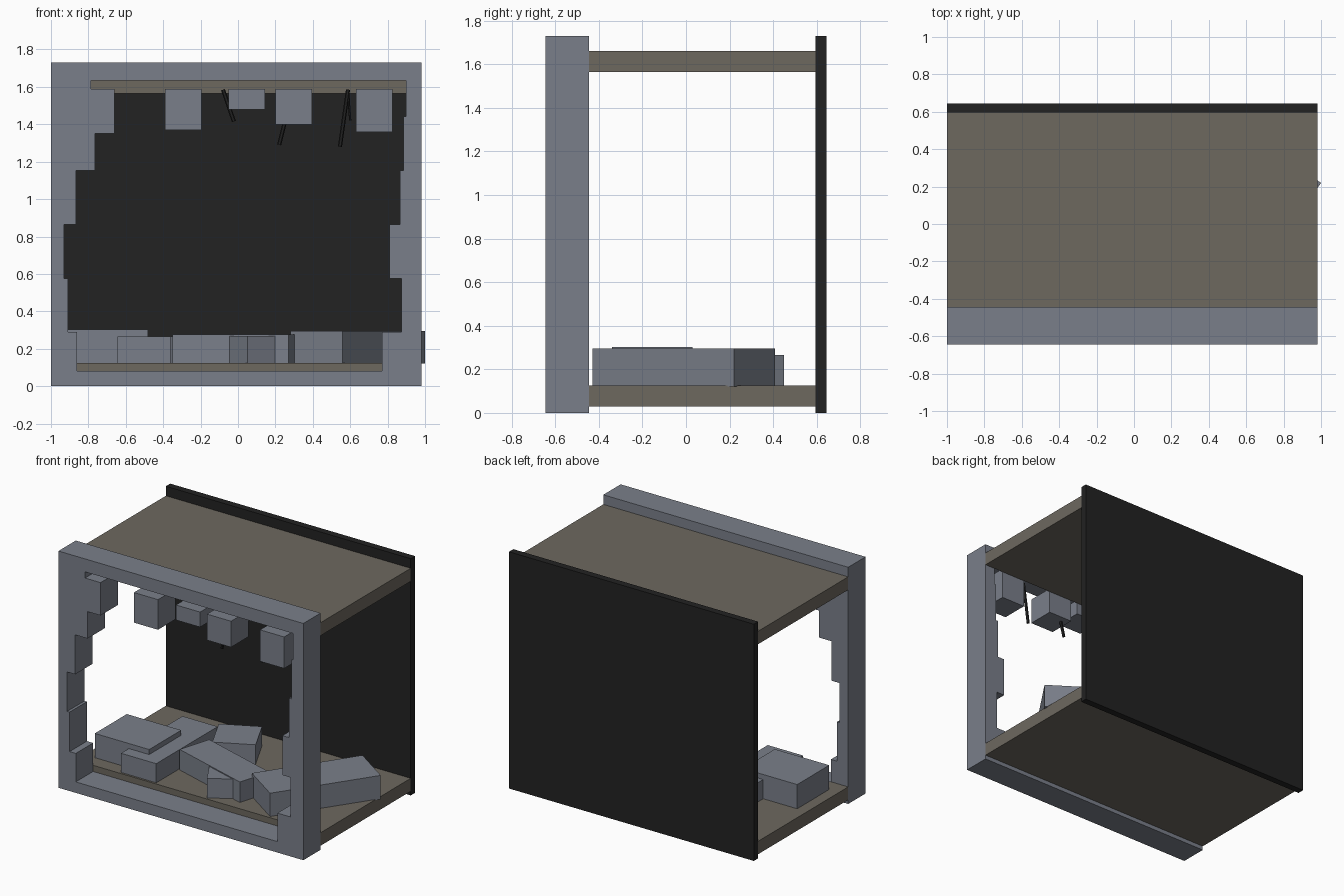
import bpy, bmesh, math
from mathutils import Vector

if "Cube" in bpy.data.objects:
    bpy.data.objects.remove(bpy.data.objects["Cube"])


def material(name, srgb):
    m = bpy.data.materials.new(name)
    lin = [((c / 255 + 0.055) / 1.055) ** 2.4 for c in srgb]
    m.diffuse_color = (*lin, 1)
    m.use_nodes = True
    m.node_tree.nodes["Principled BSDF"].inputs["Base Color"].default_value = m.diffuse_color
    return m


STONE = material("grey_stone", (122, 127, 138))
EARTH = material("brown_earth", (109, 104, 95))
DARK = material("near_black", (34, 34, 34))


def finish(name, bm, mat):
    bmesh.ops.recalc_face_normals(bm, faces=bm.faces)
    me = bpy.data.meshes.new(name)
    bm.to_mesh(me)
    bm.free()
    ob = bpy.data.objects.new(name, me)
    bpy.context.collection.objects.link(ob)
    if mat:
        me.materials.append(mat)
    return ob


def prism(name, points, offset, mat):
    """Extrude a closed loop of 3D points along an offset."""
    bm = bmesh.new()
    f = bm.faces.new([bm.verts.new(p) for p in points])
    new = bmesh.ops.extrude_face_region(bm, geom=[f])["geom"]
    bmesh.ops.translate(bm, vec=offset, verts=[v for v in new if isinstance(v, bmesh.types.BMVert)])
    return finish(name, bm, mat)


def box(name, x, y, z, mat):
    pts = [(x[0], y[0], z[0]), (x[1], y[0], z[0]), (x[1], y[1], z[0]), (x[0], y[1], z[0])]
    return prism(name, pts, (0, 0, z[1] - z[0]), mat)


X = (-1.0, 0.98)
FRONT = (-0.645, -0.445)
HEIGHT = 1.73

# Back wall, floor and ceiling
box("back_wall", X, (0.595, 0.645), (0, HEIGHT), DARK)
box("floor_slab", X, (-0.445, 0.595), (0.03, 0.125), EARTH)
box("ceiling_slab", X, (-0.445, 0.595), (1.565, 1.66), EARTH)

# Front frame with a ragged opening: six stepped courses on each side
left = [-0.86, -0.91, -0.93, -0.865, -0.765, -0.785]
right = [0.77, 0.875, 0.81, 0.865, 0.885, 0.898]
course = HEIGHT / 6
levels = [0.08] + [course * i for i in range(1, 6)] + [1.635]
loop = []
for i, x in enumerate(right):
    loop += [(x, levels[i]), (x, levels[i + 1])]
for i in reversed(range(6)):
    loop += [(left[i], levels[i + 1]), (left[i], levels[i])]
frame = box("front_frame", X, FRONT, (0, HEIGHT), STONE)
cutter = prism("opening_cutter", [(x, -0.8, z) for x, z in loop], (0, 0.6, 0), None)
cutter.hide_render = True
mod = frame.modifiers.new("opening", "BOOLEAN")
mod.operation = "DIFFERENCE"
mod.solver = "EXACT"
mod.object = cutter
bpy.context.view_layer.objects.active = frame
bpy.ops.object.modifier_apply(modifier=mod.name)
bpy.data.objects.remove(cutter)

# Broken blocks hanging along the top of the opening
for i, (x, bottom) in enumerate([(-0.855, 1.35), (-0.39, 1.37), (-0.05, 1.48), (0.2, 1.40), (0.63, 1.36)]):
    box(f"hanging_block_{i}", (x, x + 0.195), FRONT, (bottom, 1.59), STONE)

# Bent reinforcing bars
bars = [((-0.08, 1.585), (-0.022, 1.415)), ((0.285, 1.55), (0.22, 1.29)),
        ((0.588, 1.585), (0.545, 1.28)), ((0.588, 1.585), (0.6, 1.42))]
for i, (a, b) in enumerate(bars):
    bpy.ops.mesh.primitive_cylinder_add(vertices=6, radius=0.011 if i < 3 else 0.006, depth=1)
    bar = bpy.context.object
    bar.name = f"rebar_{i}"
    a, b = Vector((a[0], -0.5, a[1])), Vector((b[0], -0.5, b[1]))
    bar.location = (a + b) / 2
    bar.rotation_euler = (b - a).to_track_quat("Z", "Y").to_euler()
    bar.scale = (1, 1, (b - a).length)
    bar.data.materials.append(DARK)


# Rubble on the floor: a corner, a first edge, and a second edge length at right angles
def rubble(name, corner, edge, depth, top):
    c, e = Vector(corner), Vector(edge)
    n = Vector((-e.y, e.x)).normalized() * depth
    pts = [(*p, 0.12) for p in (c, c + e, c + e + n, c + n)]
    prism(name, pts, (0, 0, top - 0.12), STONE)


rubble("rubble_left", (-0.92, -0.34), (0.44, 0.0), 0.37, 0.302)
rubble("rubble_long", (-0.645, -0.43), (0.285, 0.0), 0.71, 0.265)
rubble("rubble_middle", (-0.35, -0.175), (0.62, -0.19), 0.25, 0.275)
rubble("rubble_small", (0.05, -0.43), (0.17, 0.10), 0.23, 0.268)
rubble("rubble_back", (-0.25, 0.06), (0.26, 0.13), 0.29, 0.265)
rubble("rubble_right", (0.56, -0.43), (0.44, 0.65), 0.338, 0.295)
